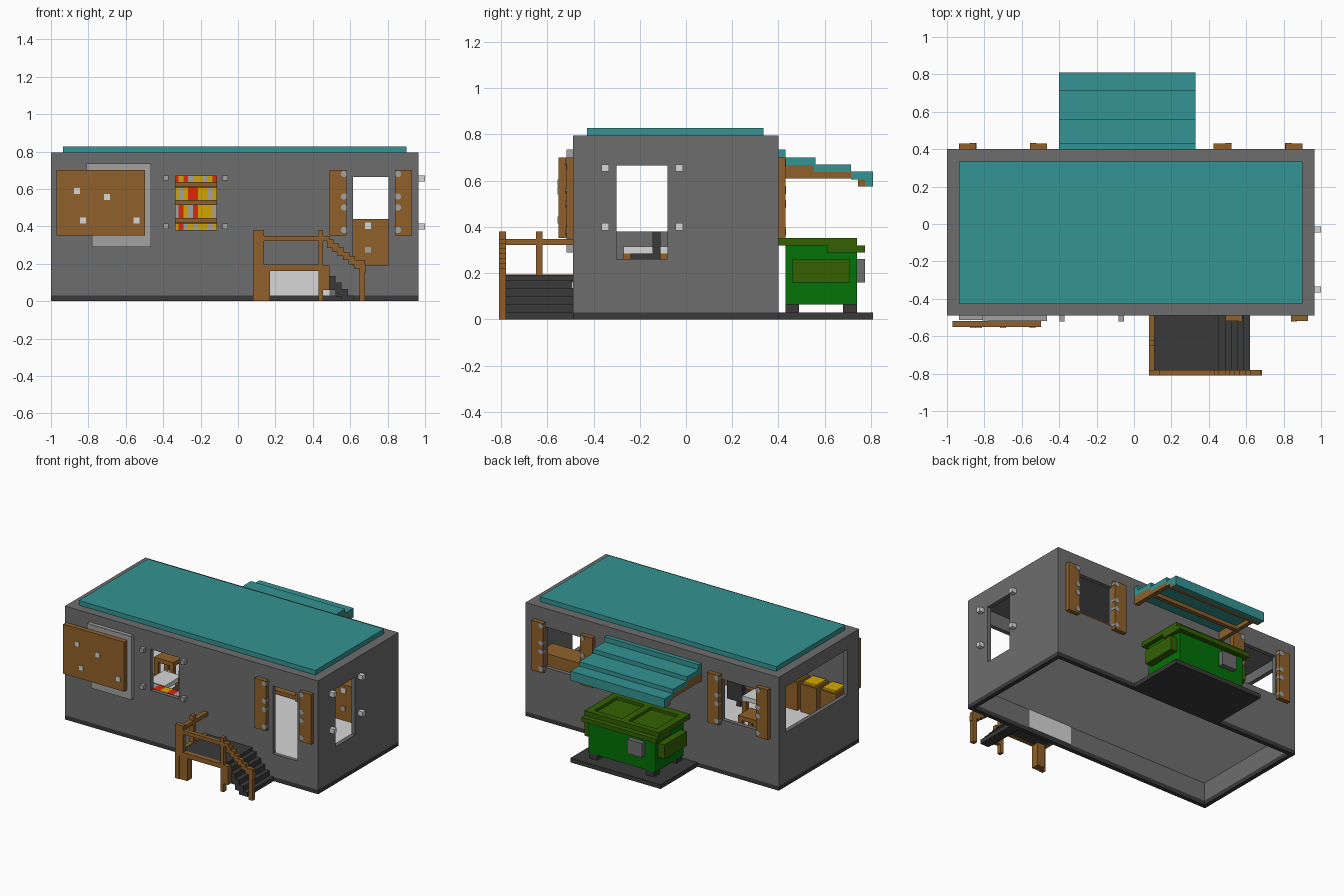
import bpy, bmesh, math
from mathutils import Matrix, Vector

cube = bpy.data.objects.get("Cube")
if cube:
    bpy.data.objects.remove(cube, do_unlink=True)


def material(name, r, g, b):
    m = bpy.data.materials.new(name)
    m.use_nodes = True
    m.diffuse_color = (r, g, b, 1)
    m.node_tree.nodes["Principled BSDF"].inputs["Base Color"].default_value = (r, g, b, 1)
    return m


GREY = material("wall grey", .155, .155, .155)
TEAL = material("roof teal", .033, .295, .29)
DARK = material("dark stone", .042, .042, .042)
WOOD = material("wood brown", .28, .12, .024)
LIGHT = material("light grey", .68, .68, .68)
METAL = material("metal grey", .36, .36, .36)
GREEN = material("bin green", .001, .165, .002)
OLIVE = material("lid olive", .034, .12, .001)
RED = material("goods red", .75, .02, .002)
YELLOW = material("goods yellow", .64, .38, .001)


def finish(name, mat, bm):
    mesh = bpy.data.meshes.new(name)
    bm.to_mesh(mesh)
    bm.free()
    mesh.materials.append(mat)
    bpy.context.collection.objects.link(bpy.data.objects.new(name, mesh))


def boxes(name, mat, *spans):
    """One object made of boxes given as (x0, x1, y0, y1, z0, z1)."""
    bm = bmesh.new()
    for x0, x1, y0, y1, z0, z1 in spans:
        mid = Vector((x0 + x1, y0 + y1, z0 + z1)) / 2
        size = Matrix.Diagonal((x1 - x0, y1 - y0, z1 - z0, 1))
        bmesh.ops.create_cube(bm, size=1, matrix=Matrix.Translation(mid) @ size)
    finish(name, mat, bm)


def discs(name, mat, radius, depth, centres):
    """Octagonal discs facing along y."""
    bm = bmesh.new()
    turn = Matrix.Rotation(math.pi / 2, 4, "X") @ Matrix.Rotation(math.pi / 8, 4, "Z")
    for c in centres:
        bmesh.ops.create_cone(bm, cap_ends=True, segments=8, radius1=radius, radius2=radius,
                              depth=depth, matrix=Matrix.Translation(c) @ turn)
    finish(name, mat, bm)


def wall(name, axis, a, b, u0, u1, holes):
    """Wall along an axis, split around its openings (u0, u1, z0, z1)."""
    cells, u = [], u0
    for h0, h1, z0, z1 in sorted(holes):
        cells += [(u, h0, .03, .795), (h0, h1, .03, z0), (h0, h1, z1, .795)]
        u = h1
    cells.append((u, u1, .03, .795))
    if axis == "x":
        spans = [(c[0], c[1], a, b, c[2], c[3]) for c in cells]
    else:
        spans = [(a, b, c[0], c[1], c[2], c[3]) for c in cells]
    boxes(name, GREY, *spans)


# Building shell
wall("front_wall", "x", -.49, -.46, -1, .965,
     [(-.335, -.115, .38, .67), (.615, .805, .19, .665)])
wall("back_wall", "x", .37, .4, -1, .965,
     [(-.84, -.56, .38, .665), (.52, .81, .38, .665)])
wall("left_wall", "y", .935, .965, -.46, .37, [(-.3, -.08, .26, .665)])
wall("right_wall", "y", -1, -.97, -.46, .37, [(-.36, .32, .38, .70)])
boxes("ceiling", GREY, (-.97, .935, -.46, .37, .765, .795))
boxes("roof_panel", TEAL, (-.935, .9, -.428, .335, .795, .828))
boxes("floor", LIGHT, (-.97, .935, -.46, .37, .16, .19))
boxes("foundation", DARK, (-1, .965, -.49, -.46, 0, .03), (-1, .965, .37, .4, 0, .03),
      (-1, -.97, -.46, .37, 0, .03), (.935, .965, -.46, .37, 0, .03))
boxes("crawlspace_panel", LIGHT, (.14, .49, -.494, -.456, .03, .16))

# Shutters with round hinges on the edge next to each opening
for name, y0, y1, pairs in (
        ("front", -.518, -.49, [(.49, .58, .567), (.84, .93, .855)]),
        ("back", .4, .43, [(-.935, -.845, -.86), (-.555, -.465, -.54),
                           (.425, .52, .505), (.81, .9, .825)])):
    for i, (x0, x1, hx) in enumerate(pairs):
        boxes(f"{name}_shutter_{i}", WOOD, (x0, x1, y0, y1, .35, .70))
        discs(f"{name}_hinges_{i}", METAL, .018, y1 - y0 + .005,
              [(hx, (y0 + y1) / 2, z) for z in (.38, .50, .56, .68)])

# Window bolts
boxes("front_window_bolts", METAL,
      *[(x - .014, x + .014, -.52, -.49, z - .014, z + .014)
        for x in (-.385, -.068) for z in (.40, .658)])
boxes("side_window_bolts", LIGHT,
      *[(.965, 1, y - .016, y + .016, z - .016, z + .016)
        for y in (-.35, -.03) for z in (.40, .655)])

# Boarded sign
boxes("sign_backing", METAL, (-.81, -.47, -.515, -.49, .36, .735),
      (-.78, -.465, -.518, -.49, .29, .733), (-.935, -.80, -.512, -.49, .38, .68))
boxes("sign_board", WOOD, (-.97, -.497, -.552, -.518, .352, .70))
boxes("sign_nails", LIGHT,
      *[(x - .016, x + .016, -.556, -.552, z - .016, z + .016)
        for x, z in ((-.86, .59), (-.70, .556), (-.83, .43), (-.543, .43))])

# Porch deck, stairs and railings
boxes("porch_deck", DARK, (.11, .455, -.78, -.49, .165, .192))
boxes("porch_steps", DARK,
      *[(.455 + .033 * i, .488 + .033 * i, -.78, -.49,
         max(0, .095 - .035 * i), .17 - .035 * i) for i in range(5)])
boxes("porch_beams", WOOD, (.08, .455, -.81, -.78, .162, .195),
      (.08, .11, -.81, -.49, .162, .195))
boxes("porch_posts", WOOD, (.11, .17, -.805, -.75, 0, .165),
      (.08, .11, -.81, -.78, 0, .38), (.43, .455, -.81, -.78, 0, .38),
      (.11, .14, -.81, -.78, .19, .38), (.08, .11, -.65, -.62, .19, .38),
      (.65, .68, -.81, -.78, 0, .22))
boxes("porch_rails", WOOD, (.08, .49, -.81, -.78, .322, .348),
      (.08, .11, -.81, -.49, .322, .348))
boxes("stair_rail", WOOD,
      *[(.475 + .029 * i, .51 + .029 * i, -.81, -.78,
         .285 - .022 * i, .33 - .022 * i) for i in range(7)])
boxes("stair_stringer", WOOD, (.455, .49, -.81, -.78, .06, .19))

# Stepped awning
AX0, AX1 = -.40, .33
boxes("awning_panels", TEAL, (AX0, AX1, .40, .43, .695, .735),
      (AX0, AX1, .40, .56, .667, .70), (AX0, AX1, .555, .715, .637, .67),
      (AX0, AX1, .715, .81, .605, .64), (AX0, AX1, .775, .81, .575, .61))
rafters = []
for x0, x1 in ((AX0, AX0 + .03), (AX1 - .03, AX1)):
    rafters += [(x0, x1, .40, .555, .61, .667), (x0, x1, .555, .75, .61, .637)]
boxes("awning_rafters", WOOD, *rafters, (AX0, AX1, .745, .775, .575, .607),
      (AX0, AX1, .54, .57, .612, .637))

# Waste bin on its pad
boxes("bin_pad", DARK, (-.37, .33, .40, .81, 0, .03))
boxes("bin_feet", DARK,
      *[(x, x + .06, y, y + .06, .03, .065) for x in (-.27, .17) for y in (.43, .68)])
boxes("bin_body", GREEN, (-.28, .24, .43, .74, .065, .322))
boxes("bin_side_pockets", OLIVE, (-.33, -.28, .46, .71, .16, .26),
      (.24, .29, .46, .71, .16, .26))
boxes("bin_lock_box", GREY, (-.2, -.085, .74, .775, .16, .26))
boxes("bin_lid", OLIVE, (-.31, .27, .40, .74, .32, .333),
      (-.31, .27, .61, .775, .29, .32),
      (-.31, .27, .40, .45, .333, .352), (-.31, .27, .70, .74, .333, .352),
      *[(x, x + .05, .45, .70, .333, .352) for x in (-.31, -.045, .22)])

# Shelf unit with rows of goods along the back wall
boxes("shelf_frame", WOOD, (-.42, .30, .35, .368, .19, .70),
      (-.42, -.40, .24, .35, .19, .70), (.28, .30, .24, .35, .19, .70),
      *[(-.40, .28, .24, .35, z, z + .027) for z in (.20, .31, .418, .515, .61)])
goods = {"R": [], "Y": [], "G": []}
for z0, z1, order in ((.337, .416, "YGYRGYGY"), (.445, .513, "YYGRYGRY"),
                      (.542, .608, "YGYGYRRY"), (.637, .70, "GYRYRGYY")):
    for i in range(26):
        x = -.395 + .0258 * i
        goods[order[i % 8]].append((x, x + .0258, .25, .345, z0, z1))

# Low shelf of goods below the front window
boxes("low_shelf", WOOD, (-.45, -.03, -.455, -.375, .19, .335))
for i in range(8):
    x = -.45 + .0525 * i
    goods["RGRY"[i % 4]].append((x, x + .0525, -.45, -.38, .335, .375))
for key, name, mat in (("R", "red_goods", RED), ("Y", "yellow_goods", YELLOW),
                       ("G", "grey_goods", METAL)):
    boxes(name, mat, *goods[key])

# Counter, crates, tables and chair
boxes("counter", WOOD, (.47, .91, .18, .33, .19, .44))
boxes("counter_plate", LIGHT, (.678, .712, .173, .18, .385, .42))
boxes("counter_lock", METAL, (.68, .71, .173, .18, .26, .29))
for i in range(3):
    x = -.94 + .15 * i
    boxes(f"crate_{i}", WOOD, (x, x + .125, -.455, -.32, .19, .385))
    boxes(f"crate_goods_{i}", YELLOW, (x + .012, x + .113, -.443, -.332, .385, .40))
boxes("table_top", LIGHT, (-.52, -.38, -.27, -.08, .285, .316))
boxes("table_legs", WOOD,
      *[(x, x + .03, y, y + .03, .19, .285) for x in (-.52, -.41) for y in (-.27, -.11)])
boxes("side_table", WOOD, (-.68, -.53, .04, .18, .29, .32),
      *[(x, x + .03, y, y + .03, .19, .29) for x in (-.68, -.56) for y in (.04, .15)])
boxes("chair", DARK, (-.36, -.24, -.24, -.11, .25, .285),
      (-.36, -.24, -.145, -.11, .285, .38), (-.31, -.28, -.19, -.16, .19, .25))
